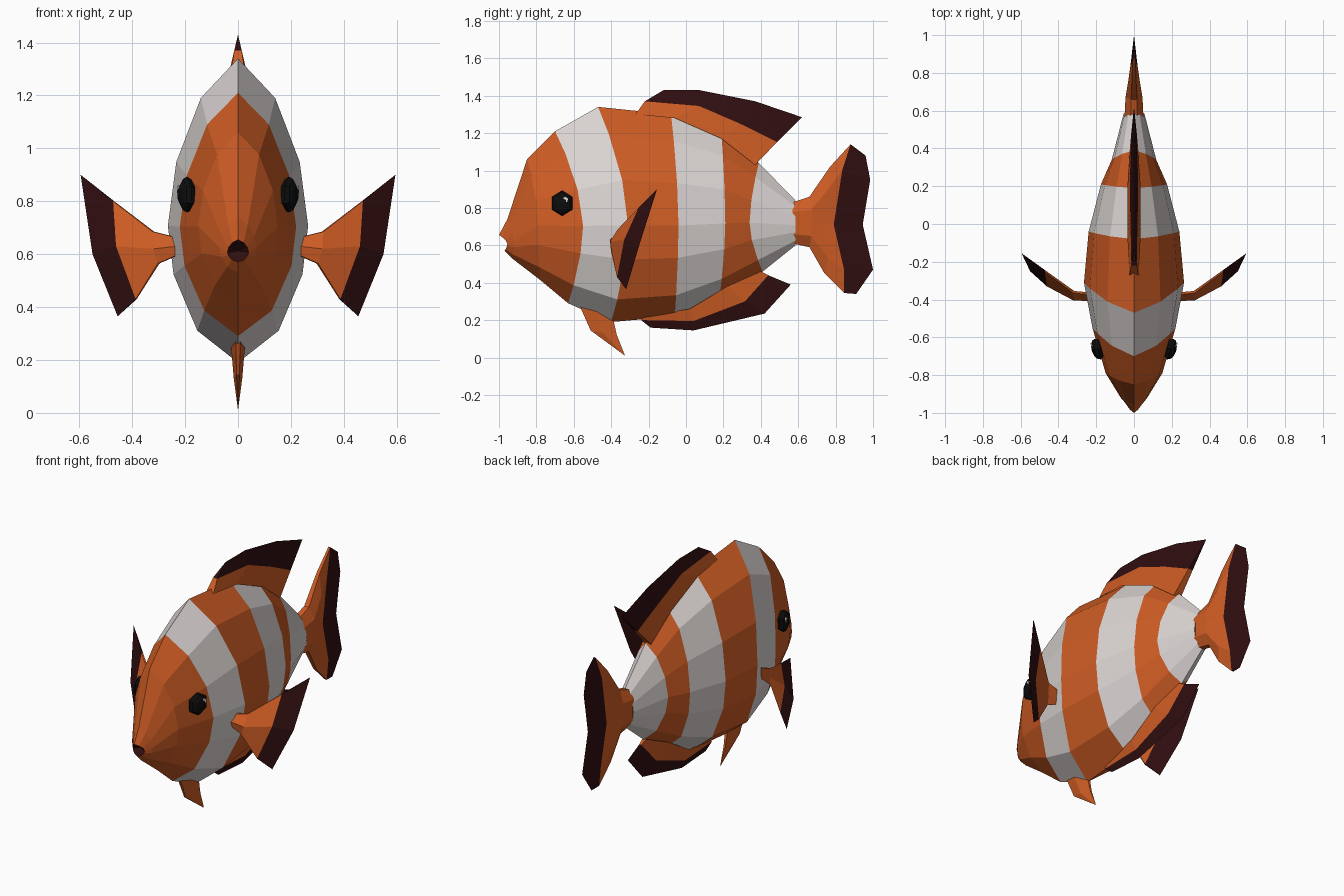
import bpy, bmesh, math
from mathutils import Vector

cube = bpy.data.objects.get("Cube")
if cube:
    bpy.data.objects.remove(cube)


def material(name, rgb):
    m = bpy.data.materials.new(name)
    m.use_nodes = True
    col = (*rgb, 1)
    m.diffuse_color = col
    bsdf = m.node_tree.nodes["Principled BSDF"]
    bsdf.inputs["Base Color"].default_value = col
    bsdf.inputs["Roughness"].default_value = 0.8
    return m


ORANGE, WHITE, MAROON = range(3)
skin = [material("orange", (0.62, 0.108, 0.018)),
        material("white", (0.72, 0.675, 0.66)),
        material("dark_maroon", (0.03, 0.0045, 0.005))]
black = material("eye_black", (0.004, 0.004, 0.004))


def finish(bm, name, mats):
    bmesh.ops.remove_doubles(bm, verts=bm.verts, dist=0.0005)
    bmesh.ops.recalc_face_normals(bm, faces=bm.faces)
    me = bpy.data.meshes.new(name)
    bm.to_mesh(me)
    bm.free()
    for m in mats:
        me.materials.append(m)
    ob = bpy.data.objects.new(name, me)
    bpy.context.collection.objects.link(ob)
    return ob


# Body: rings lofted from mouth to tail root, bowed along y
SECTION = [(1, 0), (.87, .53), (.66, .88), (.45, 1), (.29, .92), (.105, .58), (0, 0)]
MID = 0.45


def ring(bm, y_top, y_mid, y_bot, z_top, z_bot, width):
    loop = SECTION + [(f, -w) for f, w in SECTION[-2:0:-1]]
    verts = []
    for f, w in loop:
        if f > MID:
            t, y_end = (f - MID) / (1 - MID), y_top
        else:
            t, y_end = (MID - f) / MID, y_bot
        y = y_mid + (y_end - y_mid) * t ** 1.7
        verts.append(bm.verts.new((w * width, y, z_bot + f * (z_top - z_bot))))
    return verts


# y top, y middle, y bottom, z top, z bottom, half width, colour of the band behind
BODY = [(-1.0, -.955, -.97, .655, .57, .04, ORANGE),
        (-.955, -.92, -.93, .74, .53, .07, ORANGE),
        (-.85, -.79, -.78, 1.06, .415, .15, ORANGE),
        (-.70, -.55, -.63, 1.21, .29, .22, WHITE),
        (-.47, -.31, -.40, 1.34, .19, .265, ORANGE),
        (-.08, -.04, -.06, 1.30, .22, .24, WHITE),
        (.19, .21, .18, 1.19, .33, .175, ORANGE),
        (.39, .34, .41, 1.04, .46, .118, WHITE),
        (.585, .585, .585, .84, .60, .055, WHITE)]

bm = bmesh.new()
rings = [ring(bm, *row[:6]) for row in BODY]
count = len(rings[0])
for a, b, row in zip(rings, rings[1:], BODY):
    for i in range(count):
        j = (i + 1) % count
        bm.faces.new((a[i], a[j], b[j], b[i])).material_index = row[6]
mouth = bm.verts.new((0, -.935, .612))
for i in range(count):
    bm.faces.new((rings[0][i], rings[0][i - 1], mouth)).material_index = MAROON
bm.faces.new(rings[-1]).material_index = ORANGE
finish(bm, "body", skin)


# Fins: rows of points from root to tip, thickened along one direction
def fin(name, rows, thick, colours, direction=(1, 0, 0), end=0.35):
    bm = bmesh.new()
    d = Vector(direction).normalized()
    sides = []
    for sign in (1, -1):
        grid = []
        for row, t in zip(rows, thick):
            last = len(row) - 1
            pts = [Vector(p if len(p) == 3 else (0, *p)) for p in row]
            grid.append([bm.verts.new(p + d * sign * t * (end if k in (0, last) else 1))
                         for k, p in enumerate(pts)])
        sides.append(grid)
        for r, c in enumerate(colours):
            for k in range(len(grid[0]) - 1):
                bm.faces.new((grid[r][k], grid[r][k + 1], grid[r + 1][k + 1],
                              grid[r + 1][k])).material_index = c
    g, h = sides
    for r, c in enumerate(colours):
        for k in (0, -1):
            bm.faces.new((g[r][k], g[r + 1][k], h[r + 1][k], h[r][k])).material_index = c
    return finish(bm, name, skin)


fin("dorsal_fin",
    [[(-.27, 1.30), (-.06, 1.28), (.19, 1.17), (.37, 1.03)],
     [(-.22, 1.37), (.07, 1.345), (.29, 1.25), (.487, 1.152)],
     [(-.12, 1.43), (.07, 1.43), (.37, 1.37), (.62, 1.285)]],
    (.035, .02, 0), (ORANGE, MAROON), end=0.7)

fin("anal_fin",
    [[(-.22, .22), (.02, .26), (.22, .38), (.40, .46)],
     [(-.24, .2), (.04, .195), (.315, .30), (.44, .44)],
     [(-.19, .16), (.04, .145), (.42, .235), (.56, .39)]],
    (.035, .02, 0), (ORANGE, MAROON))

fin("pelvic_fin",
    [[(-.57, .28), (-.48, .25), (-.39, .21)],
     [(-.51, .145), (-.44, .13), (-.37, .12)],
     [(-.34, .02), (-.33, .01), (-.33, .02)]],
    (.026, .016, 0), (ORANGE, ORANGE))

fin("tail_fin",
    [[(.57, .83), (.57, .78), (.57, .72), (.57, .66), (.57, .61)],
     [(.66, .86), (.67, .79), (.67, .72), (.67, .65), (.66, .59)],
     [(.77, 1.02), (.76, .90), (.74, .71), (.76, .53), (.74, .45)],
     [(.88, 1.14), (.835, 1.0), (.79, .71), (.845, .47), (.845, .345)],
     [(.96, 1.08), (.985, .95), (.945, .71), (1.0, .47), (.91, .34)]],
    (.05, .045, .03, .018, 0), (ORANGE, ORANGE, ORANGE, MAROON))

PECTORAL = [[(.22, -.37, .66), (.22, -.39, .63), (.22, -.39, .60)],
            [(.32, -.36, .685), (.31, -.39, .62), (.30, -.395, .565)],
            [(.47, -.25, .80), (.455, -.32, .63), (.385, -.365, .43)],
            [(.595, -.155, .90), (.55, -.25, .60), (.455, -.32, .365)]]


# Eyes: flattened low-poly balls with a small glint plate
def eye(side, name):
    bm = bmesh.new()
    bmesh.ops.create_uvsphere(bm, u_segments=6, v_segments=6, radius=1)
    turn = math.radians(-17)
    for v in bm.verts:
        x, y, z = v.co.z * .032, v.co.x * .066, v.co.y * .068
        v.co = (side * (.193 + x * math.cos(turn) - y * math.sin(turn)),
                -.662 + x * math.sin(turn) + y * math.cos(turn), .825 + z)
    finish(bm, "eye_" + name, [black])
    bm = bmesh.new()
    bmesh.ops.create_cone(bm, segments=5, radius1=.016, radius2=.016, depth=.008, cap_ends=True)
    for v in bm.verts:
        v.co = (side * (.223 + v.co.z + v.co.x * .3), -.645 + v.co.x, .845 + v.co.y)
    finish(bm, "eye_glint_" + name, [skin[WHITE]])


for side, name in ((1, "left"), (-1, "right")):
    rows = [[(side * x, y, z) for x, y, z in row] for row in PECTORAL]
    fin("pectoral_fin_" + name, rows, (.02, .018, .012, 0),
        (ORANGE, ORANGE, MAROON), direction=(side * .5, -.85, 0))
    eye(side, name)
